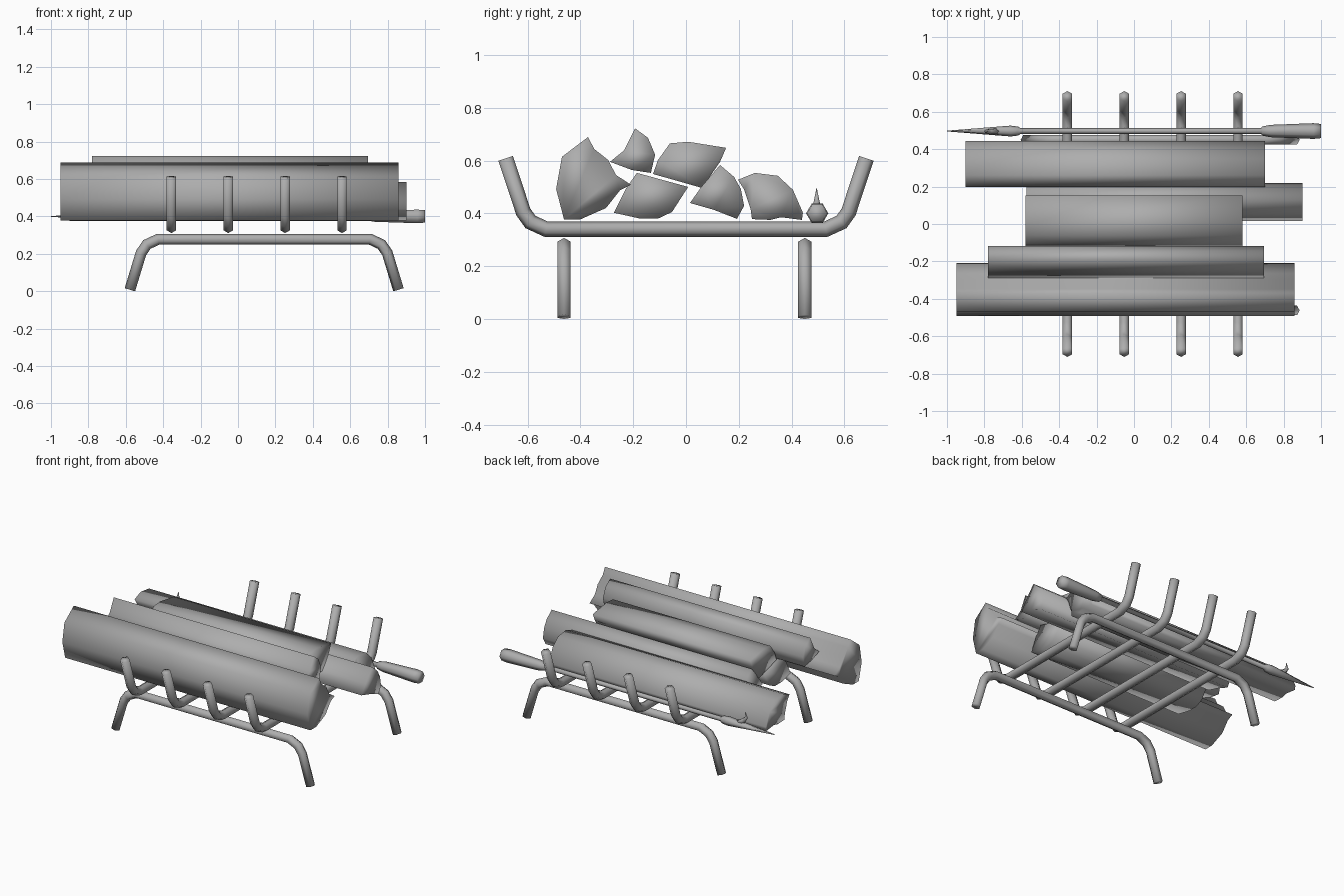
import bpy, bmesh, math
from mathutils import Vector

if "Cube" in bpy.data.objects:
    bpy.data.objects.remove(bpy.data.objects["Cube"])

iron = bpy.data.materials.new("dark_grey")
iron.diffuse_color = (0.42, 0.42, 0.42, 1)
iron.use_nodes = True
iron.node_tree.nodes["Principled BSDF"].inputs["Base Color"].default_value = iron.diffuse_color


def finish(name, bm):
    bmesh.ops.recalc_face_normals(bm, faces=bm.faces[:])
    for f in bm.faces:
        f.smooth = True
    me = bpy.data.meshes.new(name)
    bm.to_mesh(me)
    bm.free()
    me.materials.append(iron)
    ob = bpy.data.objects.new(name, me)
    bpy.context.collection.objects.link(ob)
    return ob


def rod(name, path, radii, side, n=6):
    """Sweep an n-sided section along a planar path with mitred bends."""
    pts, b = [Vector(p) for p in path], Vector(side)
    bm, rings = bmesh.new(), []
    for i, p in enumerate(pts):
        a = (p - pts[i - 1]).normalized() if i else None
        c = (pts[i + 1] - p).normalized() if i < len(pts) - 1 else None
        t = ((a or c) + (c or a)).normalized()
        m = t.cross(b) / max(0.5, t.dot(a or c))
        r = radii[i]
        rings.append([bm.verts.new(p + m * r * math.cos(k * math.tau / n)
                                   + b * r * math.sin(k * math.tau / n)) for k in range(n)])
    for u, v in zip(rings, rings[1:]):
        for k in range(n):
            bm.faces.new((u[k], u[(k + 1) % n], v[(k + 1) % n], v[k]))
    bm.faces.new(rings[0])
    bm.faces.new(rings[-1])
    return finish(name, bm)


def log(name, x0, x1, profile):
    """Split log: a y-z outline extruded along x."""
    bm = bmesh.new()
    a = [bm.verts.new((x0, y, z)) for y, z in profile]
    b = [bm.verts.new((x1, y, z)) for y, z in profile]
    n = len(profile)
    for k in range(n):
        bm.faces.new((a[k], a[(k + 1) % n], b[(k + 1) % n], b[k]))
    bm.faces.new(a)
    bm.faces.new(b)
    return finish(name, bm)


# Grate legs: two arched frames, symmetric about x = 0.14
half = [(0.718, 0.008), (0.658, 0.205), (0.627, 0.25), (0.567, 0.278)]
for name, y in (("front_leg_frame", -0.462), ("back_leg_frame", 0.45)):
    path = [(0.14 - d, y, z) for d, z in half] + [(0.14 + d, y, z) for d, z in reversed(half)]
    rod(name, path, [0.029] * 8, (0, 1, 0))

# Grate bars with upturned ends
half = [(0.683, 0.608), (0.616, 0.405), (0.589, 0.367), (0.53, 0.34)]
for i, x in enumerate((-0.356, -0.052, 0.252, 0.556)):
    path = [(x, -d, z) for d, z in half] + [(x, d, z) for d, z in reversed(half)]
    rod(f"grate_bar_{i + 1}", path, [0.029] * 8, (1, 0, 0))

# Split logs
log("front_log", -0.95, 0.857, [
    (-.371, .689), (-.348, .644), (-.295, .602), (-.265, .545), (-.208, .508), (-.25, .487),
    (-.303, .42), (-.40, .377), (-.462, .377), (-.492, .492), (-.47, .614)])
log("top_small_log", -0.78, 0.694, [
    (-.193, .722), (-.144, .686), (-.117, .622), (-.133, .553), (-.205, .564),
    (-.288, .595), (-.235, .638)])
log("top_log", -0.58, 0.58, [
    (-.061, .665), (.008, .671), (.152, .648), (.129, .595), (.061, .496),
    (-.125, .549), (-.106, .602)])
log("middle_log", -0.58, 0.58, [
    (-.186, .553), (.008, .5), (-.053, .405), (-.106, .38), (-.174, .38),
    (-.273, .402), (-.227, .495)])
log("lower_log", -0.575, 0.9, [
    (.129, .583), (.182, .538), (.208, .492), (.22, .428), (.193, .379),
    (.106, .413), (.015, .439), (.058, .5)])
log("back_log", -0.9, 0.7, [
    (.197, .527), (.261, .553), (.348, .542), (.405, .489), (.443, .402), (.439, .375),
    (.36, .385), (.32, .375), (.25, .378), (.245, .415), (.22, .49)])


# Poker: point, shaft and grip
def along(profile):
    return [(x, 0.497, 0.4) for x, r in profile], [r for x, r in profile]


rod("poker", *along([(-1, .002), (-.66, .029), (-.62, .024), (-.605, .015), (.68, .015),
                     (.685, .024), (.73, .033), (.96, .042), (1, .038)]), (0, 0, 1))

# Poker hook
rod("poker_hook", [(-.73, .495, .405), (-.77, .495, .43), (-.79, .495, .455), (-.785, .495, .495)],
    [.018, .015, .010, .001], (0, 1, 0))
